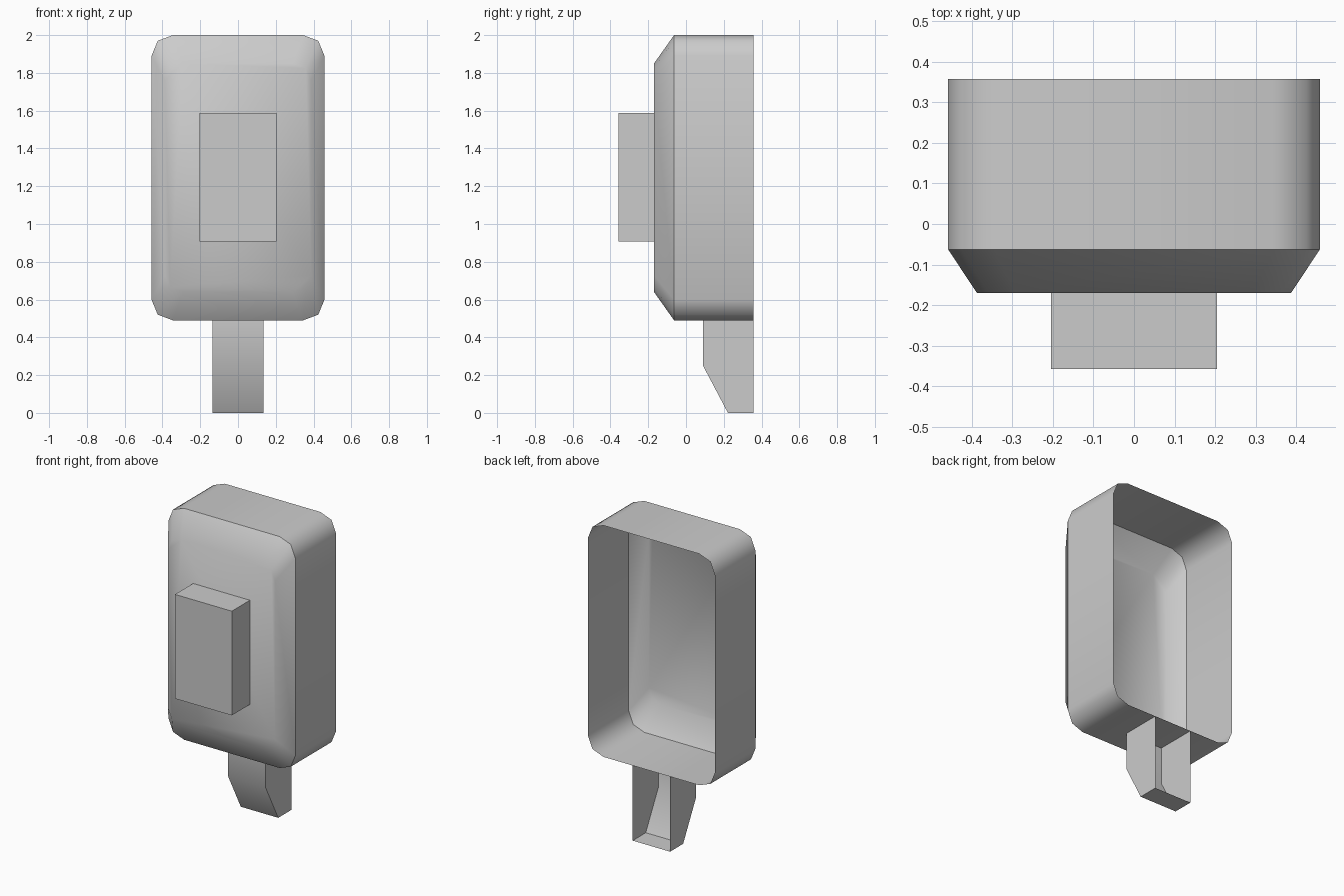
import bpy
import bmesh

cube = bpy.data.objects.get("Cube")
if cube:
    bpy.data.objects.remove(cube, do_unlink=True)

grey = bpy.data.materials.new("light_grey")
grey.use_nodes = True
colour = (0.6, 0.6, 0.6, 1)
grey.diffuse_color = colour
grey.node_tree.nodes["Principled BSDF"].inputs["Base Color"].default_value = colour


def finish(bm, name, smooth):
    for face in bm.faces:
        face.smooth = smooth
    mesh = bpy.data.meshes.new(name)
    bm.to_mesh(mesh)
    bm.free()
    mesh.materials.append(grey)
    obj = bpy.data.objects.new(name, mesh)
    bpy.context.collection.objects.link(obj)
    return obj


def bridge(bm, a, b):
    n = len(a)
    return [bm.faces.new((a[i], a[(i + 1) % n], b[(i + 1) % n], b[i]))
            for i in range(n)]


# Hollow body: rounded rectangle outline, open at the back
corner = [(0.458, 0.645), (0.425, 0.725), (0.345, 0.755)]
outline = (corner + [(-x, z) for x, z in reversed(corner)]
           + [(-x, -z) for x, z in corner]
           + [(x, -z) for x, z in reversed(corner)])
MID_Z = 1.245
bm = bmesh.new()


def ring(y, sx, sz):
    return [bm.verts.new((x * sx, y, MID_Z + z * sz)) for x, z in outline]


back = ring(0.357, 1, 1)
rim = ring(-0.063, 1, 1)
front = ring(-0.17, 0.845, 0.8)
bridge(bm, back, rim)
bridge(bm, rim, front)
bm.faces.new(front)
bmesh.ops.recalc_face_normals(bm, faces=bm.faces)
front_face = max(bm.faces, key=lambda f: len(f.verts))
if front_face.normal.y > 0:
    bmesh.ops.reverse_faces(bm, faces=bm.faces)
# The rim stays crisp while the bevel blends into the front
for a, b in zip(rim, rim[1:] + rim[:1]):
    bm.edges.get((a, b)).smooth = False
finish(bm, "body_shell", True)

# Raised block on the front
bm = bmesh.new()
bmesh.ops.create_cube(bm, size=1)
for v in bm.verts:
    v.co = (v.co.x * 0.41, -0.2635 + v.co.y * 0.187, 1.248 + v.co.z * 0.68)
finish(bm, "front_block", False)

# Hollow prong with a sloped tip, open at the back and top
bm = bmesh.new()
profile = [(0.09, 0.49), (0.09, 0.25), (0.222, 0), (0.357, 0)]
sides = [[bm.verts.new((x, y, z)) for y, z in profile] for x in (-0.135, 0.135)]
left, right = sides
for i in range(len(profile) - 1):
    bm.faces.new((left[i], left[i + 1], right[i + 1], right[i]))
for side, x in zip(sides, (-0.135, 0.135)):
    top = bm.verts.new((x, 0.357, 0.49))
    bm.faces.new(side + [top])
bmesh.ops.recalc_face_normals(bm, faces=bm.faces)
if min(bm.faces, key=lambda f: f.calc_center_median().z).normal.z > 0:
    bmesh.ops.reverse_faces(bm, faces=bm.faces)
prong = finish(bm, "bottom_prong", True)
bpy.ops.object.select_all(action='DESELECT')
prong.select_set(True)
bpy.context.view_layer.objects.active = prong
bpy.ops.object.shade_smooth_by_angle(angle=0.6)
